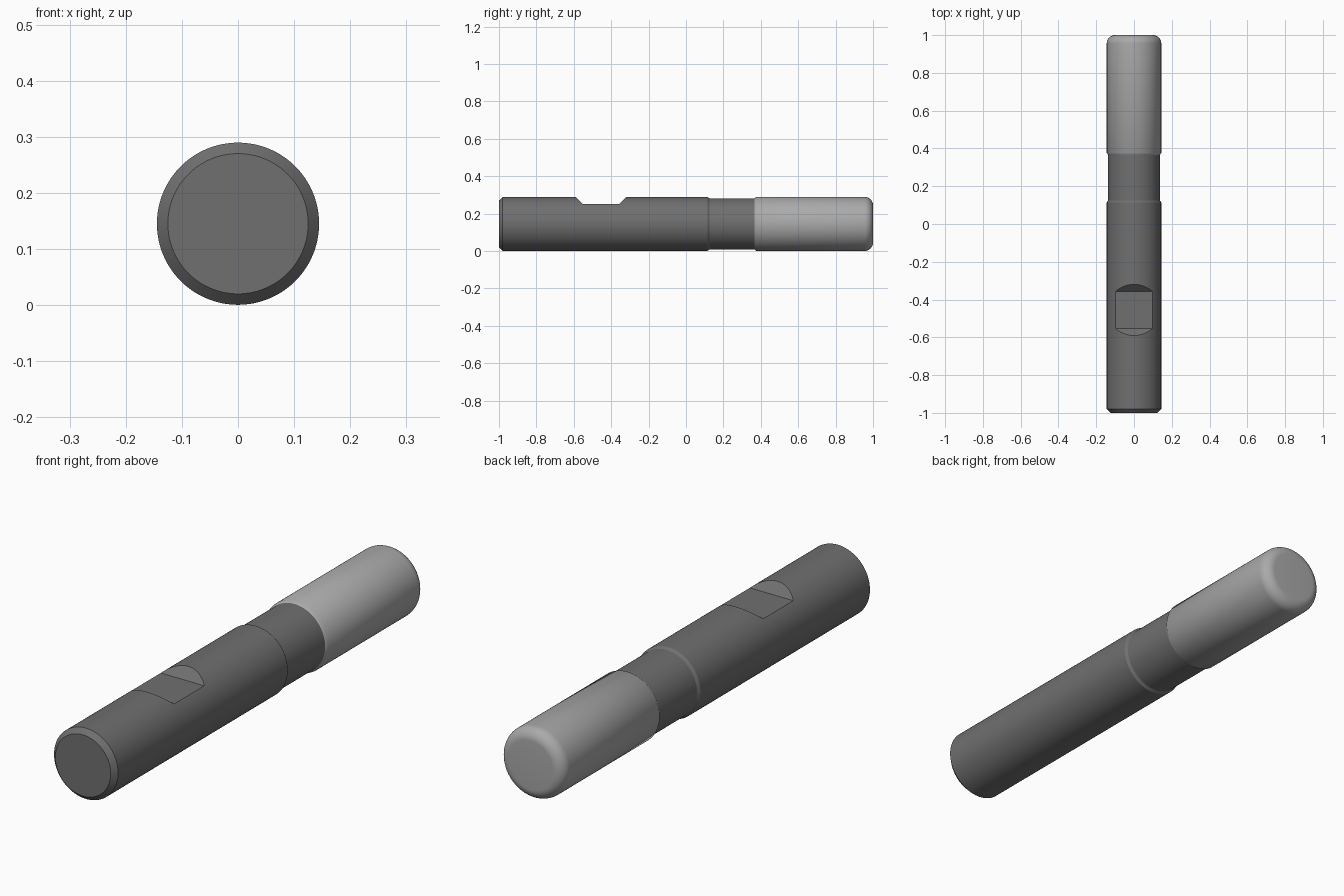
import bpy, bmesh, math

if "Cube" in bpy.data.objects:
    bpy.data.objects.remove(bpy.data.objects["Cube"])

R = 0.1445      # tool radius
NECK = 0.137    # relieved neck radius
CZ = 0.145      # axis height
SEG = 128


def material(name, v):
    m = bpy.data.materials.new(name)
    m.diffuse_color = (v, v, v, 1)
    m.use_nodes = True
    m.node_tree.nodes["Principled BSDF"].inputs["Base Color"].default_value = m.diffuse_color
    return m


def add_object(name, bm, mat=None):
    bmesh.ops.recalc_face_normals(bm, faces=bm.faces)
    me = bpy.data.meshes.new(name)
    bm.to_mesh(me)
    bm.free()
    ob = bpy.data.objects.new(name, me)
    bpy.context.collection.objects.link(ob)
    if mat:
        me.materials.append(mat)
    return ob


def turned(name, profile, mat):
    """Closed solid turned about the y axis from (y, radius) points."""
    bm = bmesh.new()
    rings = []
    for y, r in profile:
        rings.append([bm.verts.new((r * math.cos(a), y, CZ + r * math.sin(a)))
                      for a in (2 * math.pi * i / SEG for i in range(SEG))])
    for a, b in zip(rings, rings[1:]):
        for i in range(SEG):
            j = (i + 1) % SEG
            bm.faces.new((a[i], a[j], b[j], b[i]))
    bm.faces.new(rings[0])
    bm.faces.new(rings[-1])
    return add_object(name, bm, mat)


def smooth(ob, angle):
    bpy.ops.object.select_all(action='DESELECT')
    ob.select_set(True)
    bpy.context.view_layer.objects.active = ob
    bpy.ops.object.shade_smooth_by_angle(angle=math.radians(angle))


dark = material("dark_steel", 0.16)
light = material("light_steel", 0.4)

# Shank with chamfered end and relieved neck
shank = turned("shank", [(-1, 0.125), (-0.98, R), (0.114, R),
                         (0.125, NECK), (0.366, NECK)], dark)

# Trapezoid cutter for the clamping flat
bm = bmesh.new()
outline = [(-0.552, 0.251), (-0.358, 0.251), (-0.258, 0.351), (-0.652, 0.351)]
sides = [[bm.verts.new((x, y, z)) for y, z in outline] for x in (-0.2, 0.2)]
bm.faces.new(sides[0])
bm.faces.new(sides[1])
for i in range(4):
    j = (i + 1) % 4
    bm.faces.new((sides[0][i], sides[0][j], sides[1][j], sides[1][i]))
cutter = add_object("flat_cutter", bm)

mod = shank.modifiers.new("clamping_flat", 'BOOLEAN')
mod.operation = 'DIFFERENCE'
mod.solver = 'EXACT'
mod.object = cutter
bpy.context.view_layer.objects.active = shank
bpy.ops.object.modifier_apply(modifier=mod.name)
bpy.data.objects.remove(cutter)
smooth(shank, 25)

# Cutting head with rounded tip
F = 0.045
tip = [(1 - F + F * math.sin(t), R - F + F * math.cos(t))
       for t in (math.pi / 2 * i / 10 for i in range(11))]
head = turned("cutting_head", [(0.366, NECK), (0.377, R)] + tip, light)
smooth(head, 40)
